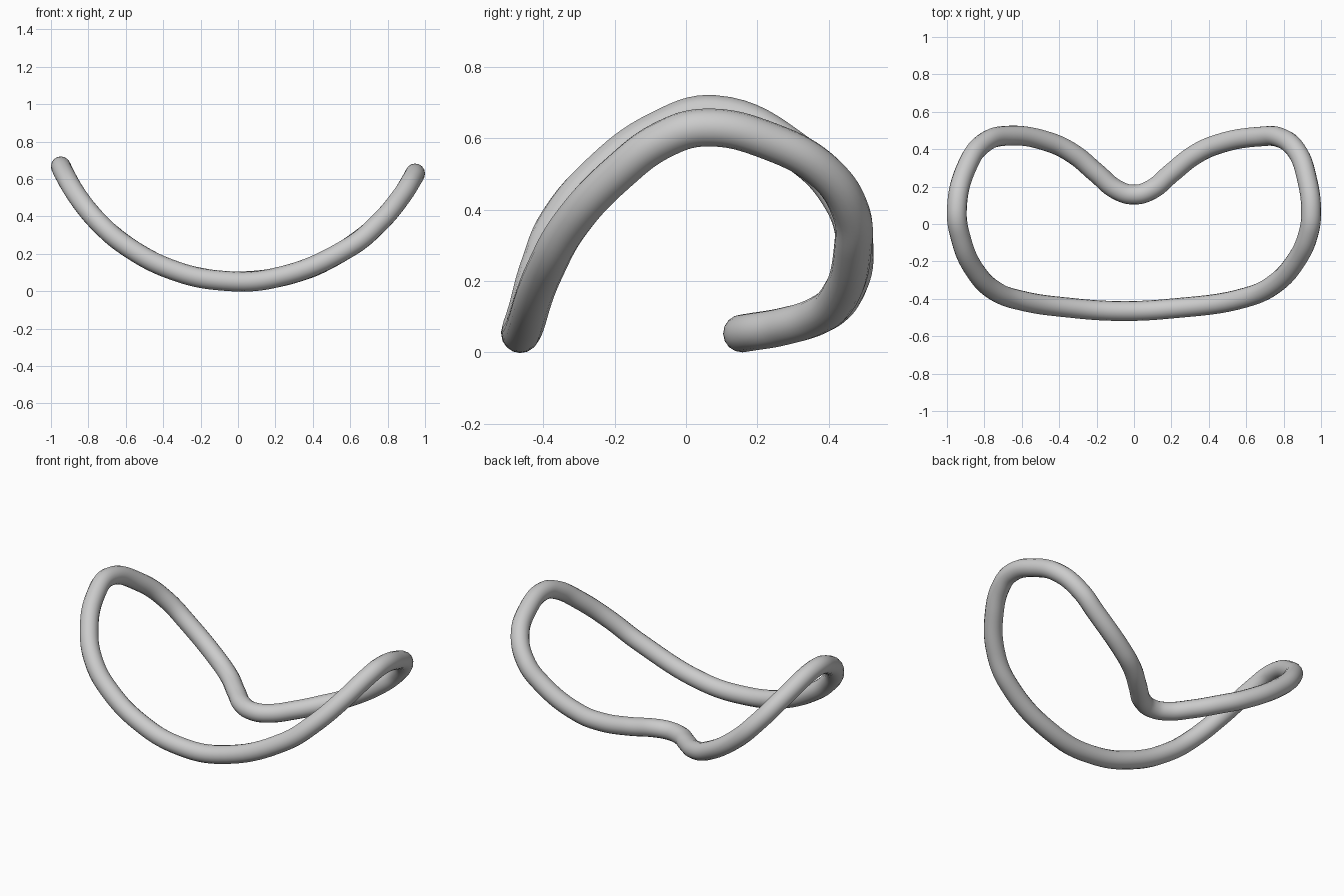
import bpy
import math

if "Cube" in bpy.data.objects:
    bpy.data.objects.remove(bpy.data.objects["Cube"])

TUBE = 0.053

# plan outline of the loop's centre line (x, y), anticlockwise from the rear notch
PLAN = [
    (0.0, 0.157), (-0.09, 0.182), (-0.2, 0.272), (-0.32, 0.372), (-0.45, 0.437), (-0.68, 0.472),
    (-0.80, 0.435), (-0.89, 0.315), (-0.947, 0.08), (-0.925, -0.08),
    (-0.85, -0.25), (-0.74, -0.36), (-0.6, -0.41), (-0.35, -0.447),
    (-0.08, -0.465), (0.2, -0.452), (0.6, -0.392), (0.75, -0.322),
    (0.87, -0.19), (0.93, -0.06), (0.947, 0.05), (0.925, 0.24), (0.87, 0.39),
    (0.78, 0.462), (0.68, 0.468), (0.44, 0.424), (0.32, 0.367), (0.2, 0.272), (0.09, 0.182),
]


def height(x):
    # the loop lies on a trough that is a circular arc seen from the front
    r = 1.037 if x < 0 else 1.066
    return TUBE + r - math.sqrt(r * r - x * x)


# round tube swept along the bent closed loop
curve = bpy.data.curves.new("bent_loop", "CURVE")
curve.dimensions = "3D"
curve.resolution_u = 8
curve.bevel_depth = TUBE
curve.bevel_resolution = 6
spline = curve.splines.new("BEZIER")
spline.bezier_points.add(len(PLAN) - 1)
spline.use_cyclic_u = True
for p, (x, y) in zip(spline.bezier_points, PLAN):
    p.co = (x, y, height(x))
    p.handle_left_type = p.handle_right_type = "AUTO"

loop = bpy.data.objects.new("bent_loop", curve)
bpy.context.collection.objects.link(loop)
bpy.context.view_layer.objects.active = loop
loop.select_set(True)
bpy.ops.object.convert(target="MESH")
bpy.ops.object.shade_smooth()
